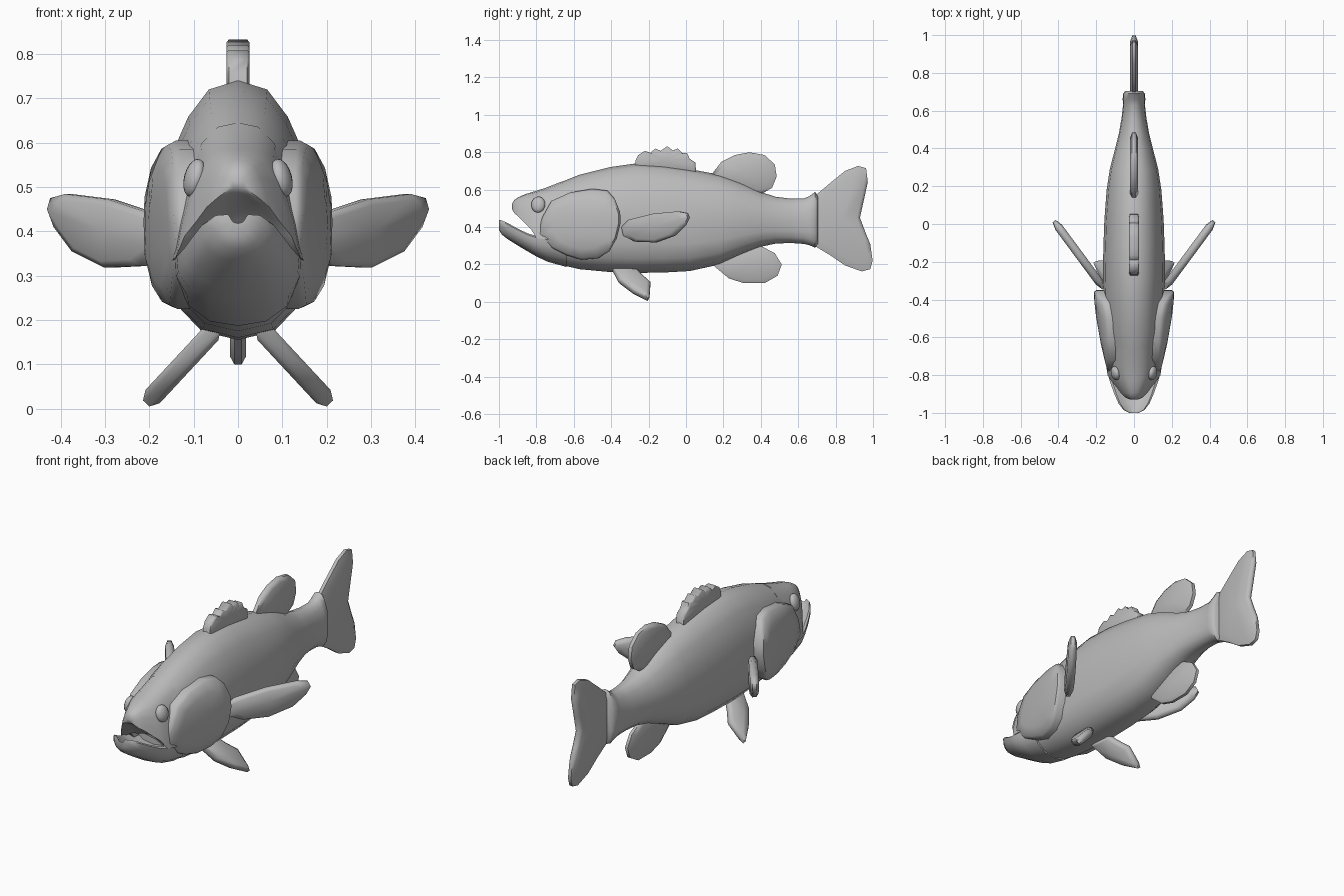
import bpy, bmesh, math
from mathutils import Vector, Matrix

if "Cube" in bpy.data.objects:
    bpy.data.objects.remove(bpy.data.objects["Cube"])

grey = bpy.data.materials.new("fish grey")
grey.diffuse_color = (0.5, 0.5, 0.5, 1)
grey.use_nodes = True
grey.node_tree.nodes["Principled BSDF"].inputs["Base Color"].default_value = grey.diffuse_color


def finish(name, bm, angle=50):
    bmesh.ops.remove_doubles(bm, verts=bm.verts, dist=0.0002)
    bmesh.ops.recalc_face_normals(bm, faces=bm.faces)
    me = bpy.data.meshes.new(name)
    bm.to_mesh(me)
    bm.free()
    me.materials.append(grey)
    ob = bpy.data.objects.new(name, me)
    bpy.context.collection.objects.link(ob)
    bpy.ops.object.select_all(action='DESELECT')
    ob.select_set(True)
    bpy.context.view_layer.objects.active = ob
    bpy.ops.object.shade_smooth_by_angle(angle=math.radians(angle))
    return ob


def skin(bm, rings):
    for a, b in zip(rings, rings[1:]):
        n = len(a)
        for i in range(n):
            j = (i + 1) % n
            bm.faces.new((a[i], a[j], b[j], b[i]))


def loft(name, section, stations, angle=50):
    """section: half outline (width, height fraction) from top to bottom;
    stations: (y, top, bottom, half width)."""
    full = section + [(-w, t) for w, t in section[-2:0:-1]]
    bm = bmesh.new()
    rings = [[bm.verts.new((w * hw, y, bot + t * (top - bot))) for w, t in full]
             for y, top, bot, hw in stations]
    skin(bm, rings)
    bm.faces.new(rings[0])
    bm.faces.new(rings[-1])
    return finish(name, bm, angle)


def fin(name, outline, place, normal, thick, edge=0.45, inner=0.82):
    """Rounded blade: thin rim, thicker middle. place maps 2D to 3D."""
    bm = bmesh.new()
    nrm = Vector(normal).normalized()
    pts = [Vector(place(*p)) for p in outline]
    axes = list(zip(*[tuple(p) for p in pts]))
    mid = Vector([(min(a) + max(a)) / 2 for a in axes])
    rings = []
    for scale, off in ((inner, -thick), (1, -thick * edge), (1, thick * edge), (inner, thick)):
        rings.append([bm.verts.new(mid + (p - mid) * scale + nrm * off) for p in pts])
    skin(bm, rings)
    for ring, off in ((rings[0], -thick), (rings[-1], thick)):
        c = bm.verts.new(mid + nrm * off)
        for i in range(len(ring)):
            bm.faces.new((ring[i], ring[(i + 1) % len(ring)], c))
    return finish(name, bm, 60)


def flat(y, z):
    return (0, y, z)


# body
oval = [(0, 1), (.4, .965), (.68, .86), (.93, .70), (1, .5), (.96, .27),
        (.82, .13), (.5, .035), (0, 0)]
loft("body", oval, [
    (-.72, .62, .21, .125), (-.57, .68, .175, .15), (-.41, .72, .16, .16),
    (-.27, .74, .155, .165), (-.12, .73, .157, .162), (.02, .71, .165, .157),
    (.18, .68, .20, .145), (.29, .64, .25, .128), (.40, .587, .295, .10),
    (.48, .562, .312, .08), (.56, .552, .315, .066), (.63, .553, .31, .058),
    (.66, .565, .303, .060), (.69, .588, .29, .058), (.705, .57, .305, .045)])

# upper head with arched mouth roof
dome = [(0, 1), (.3, .97), (.55, .85), (.74, .62), (.9, .3), (1, 0),
        (.85, .02), (.5, .12), (0, .18)]
loft("upper_head", dome, [
    (-.93, .525, .495, .02), (-.918, .545, .475, .047), (-.895, .56, .455, .07),
    (-.865, .574, .425, .092), (-.83, .585, .39, .12), (-.80, .594, .342, .14),
    (-.75, .61, .335, .147), (-.66, .645, .33, .15)])

# lower jaw with hollow top
trough = [(0, .62), (.45, .68), (.75, .9), (.9, 1), (1, .92), (.98, .6),
          (.8, .27), (.45, .06), (0, 0)]
loft("lower_jaw", trough, [
    (-1, .438, .385, .025), (-.985, .436, .36, .055), (-.95, .42, .333, .082),
    (-.90, .392, .302, .104), (-.85, .368, .272, .122), (-.80, .352, .243, .138),
    (-.74, .355, .215, .142), (-.64, .355, .187, .14)])


# gill covers
gill = [(-.79, .36), (-.77, .45), (-.72, .54), (-.62, .585), (-.50, .605), (-.42, .595),
        (-.38, .55), (-.352, .48), (-.35, .42), (-.37, .34), (-.41, .27), (-.47, .233),
        (-.56, .225), (-.64, .25), (-.72, .29)]


def gill_x(y, z):
    t = min(1.0, max(0.0, (y + .8) / .45))
    return .135 + .078 * (1 - (1 - t) ** 1.6) - .045 * (abs(z - .41) / .19) ** 3


for side, label in ((1, "right"), (-1, "left")):
    bm = bmesh.new()
    rings = []
    for scale, drop in ((1, None), (1, .012), (.95, 0), (.7, 0), (.35, 0)):
        ring = []
        for y, z in gill:
            y, z = -.56 + (y + .56) * scale, .41 + (z - .41) * scale
            x = .09 if drop is None else gill_x(y, z) - drop
            ring.append(bm.verts.new((side * x, y, z)))
        rings.append(ring)
    skin(bm, rings)
    bm.faces.new(rings[0])
    bm.faces.new(rings[-1])
    finish(label + "_gill_cover", bm, 45)

    # eye
    bm = bmesh.new()
    bmesh.ops.create_uvsphere(bm, u_segments=16, v_segments=10, radius=1)
    bm.transform(Matrix.Translation((side * .098, -.79, .52))
                 @ Matrix.Rotation(side * -.25, 4, 'Y')
                 @ Matrix.Rotation(side * -.2, 4, 'Z')
                 @ Matrix.Diagonal((.023, .038, .044, 1)))
    finish(label + "_eye", bm)

    # pectoral fin
    pect = [(-.34, .40), (-.30, .44), (-.17, .472), (-.04, .484), (.005, .475), (.015, .45),
            (-.005, .41), (-.06, .355), (-.16, .318), (-.27, .322), (-.33, .355)]
    fin(label + "_pectoral_fin", pect,
        lambda y, z: (side * (.16 + .74 * (y + .34)), y, z), (side * 1, -.74, 0), .022)

    # pelvic fin
    pelv = [(-.40, .185), (-.36, .11), (-.28, .05), (-.205, .012), (-.195, .03),
            (-.19, .10), (-.24, .145), (-.27, .18)]
    fin(label + "_pelvic_fin", pelv,
        lambda y, z: (side * (.06 + .93 * (.17 - z)), y, z), (side * 1, 0, .93), .022)

# spiny front dorsal fin with scalloped top
spine = [(-.275, .70), (-.27, .755), (-.255, .785), (-.22, .808), (-.19, .797), (-.165, .82),
         (-.135, .808), (-.10, .832), (-.07, .81), (-.045, .82), (-.02, .795), (.005, .797),
         (.02, .765), (.05, .745), (.055, .68)]
fin("front_dorsal_fin", spine, flat, (1, 0, 0), .026, .8, .92)

# rear dorsal fin
fin("rear_dorsal_fin", [(.12, .66), (.19, .75), (.26, .785), (.34, .80), (.42, .785),
                        (.475, .735), (.485, .67), (.46, .61), (.40, .575), (.28, .60)],
    flat, (1, 0, 0), .022)

# anal fin
fin("anal_fin", [(.14, .20), (.23, .125), (.31, .10), (.42, .10), (.49, .14), (.512, .20),
                 (.475, .26), (.40, .30), (.26, .28)], flat, (1, 0, 0), .018)

# tail fin
fin("tail_fin", [(.67, .55), (.77, .635), (.85, .70), (.92, .727), (.963, .715), (.972, .64),
                 (.95, .54), (.93, .45), (.96, .37), (.985, .31), (.998, .22), (.985, .175),
                 (.94, .163), (.85, .195), (.77, .25), (.67, .31)],
    flat, (1, 0, 0), .02)
